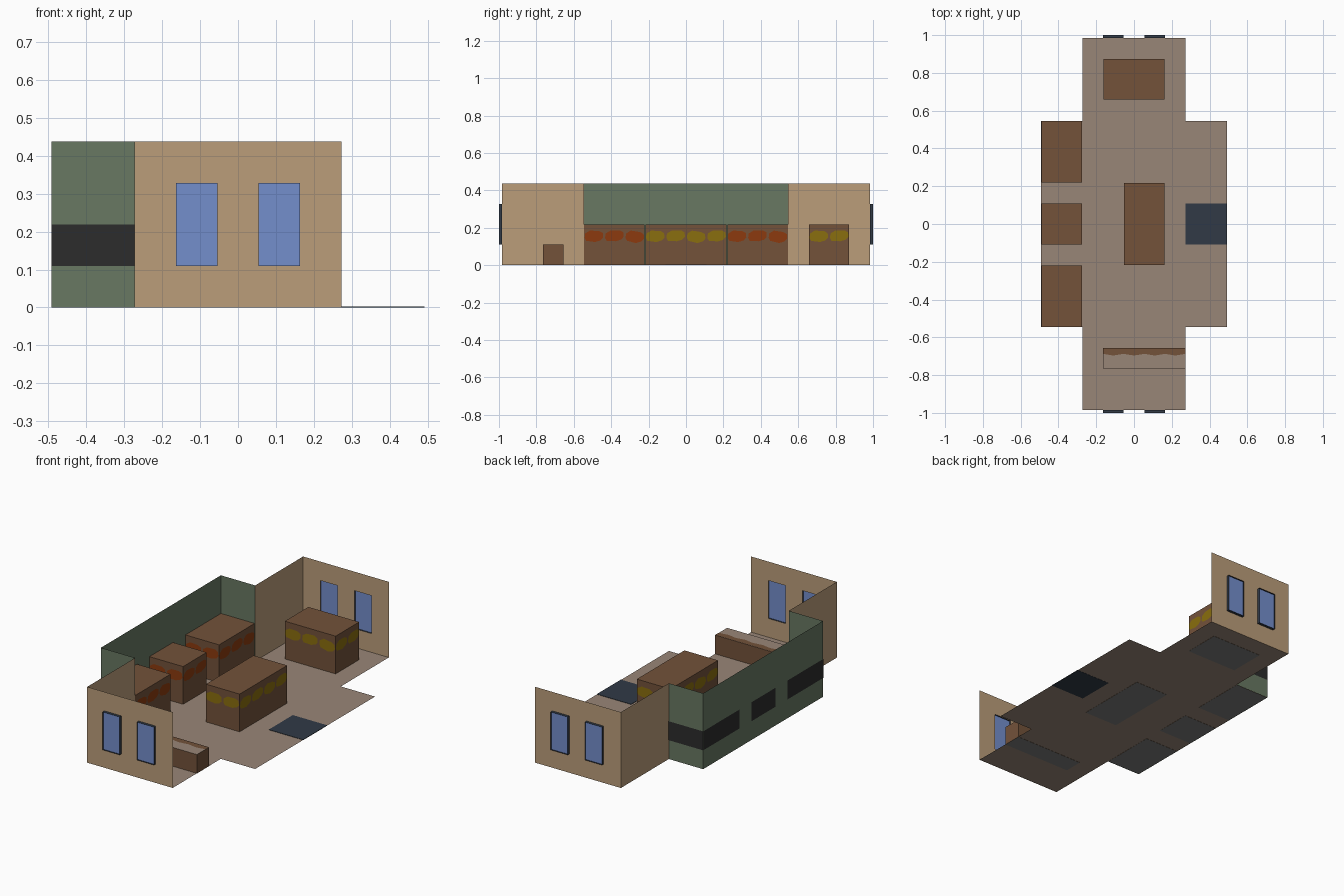
import bpy, bmesh, math
from mathutils import Vector

if "Cube" in bpy.data.objects:
    bpy.data.objects.remove(bpy.data.objects["Cube"])

U = 0.1093   # module size of the room grid


def mat(name, r, g, b):
    lin = [((c / 255 + 0.055) / 1.055) ** 2.4 if c > 10 else c / 255 / 12.92 for c in (r, g, b)]
    m = bpy.data.materials.new(name)
    m.diffuse_color = (*lin, 1)
    m.use_nodes = True
    m.node_tree.nodes["Principled BSDF"].inputs["Base Color"].default_value = m.diffuse_color
    return m


TAN = mat("tan_plaster", 187, 157, 122)
GREEN = mat("green_plaster", 104, 120, 98)
FLOOR = mat("floor_beige", 153, 134, 119)
BROWN = mat("wood_brown", 115, 82, 58)
BLUE = mat("glass_blue", 116, 142, 204)
BLACK = mat("black_band", 44, 44, 44)
SLATE = mat("slate_mat", 49, 58, 70)
ORANGE = mat("orange_goods", 140, 58, 14)
YELLOW = mat("yellow_goods", 138, 110, 14)
GREY = mat("grey_underside", 122, 124, 122)


def mesh_object(name, polys, mats):
    """polys: list of (corner points, material index)"""
    bm = bmesh.new()
    for pts, mi in polys:
        f = bm.faces.new([bm.verts.new(p) for p in pts])
        f.material_index = mi
    bmesh.ops.remove_doubles(bm, verts=bm.verts, dist=1e-5)
    me = bpy.data.meshes.new(name)
    bm.to_mesh(me)
    bm.free()
    for m in mats:
        me.materials.append(m)
    ob = bpy.data.objects.new(name, me)
    bpy.context.collection.objects.link(ob)
    return ob


def rect(o, a, b):
    o, a, b = Vector(o), Vector(a), Vector(b)
    return [o, o + a, o + a + b, o + b]


def box_polys(lo, hi, bottom=0, top=0):
    (x0, y0, z0), (x1, y1, z1) = lo, hi
    dx, dy, dz = x1 - x0, y1 - y0, z1 - z0
    X, Y, Z = (dx, 0, 0), (0, dy, 0), (0, 0, dz)
    return [(rect(lo, Y, X), bottom), (rect((x0, y0, z1), X, Y), top),
            (rect(lo, X, Z), 0), (rect((x0, y1, z0), Z, X), 0),
            (rect(lo, Z, Y), 0), (rect((x1, y0, z0), Y, Z), 0)]


# Floor: cross-shaped, three strips
mesh_object("floor", [
    (rect((-2.5 * U, s0 * U, 0.001), (5 * U, 0, 0), (0, d * U, 0)), 0) for s0, d in ((-9, 4), (5, 4))
] + [(rect((-4.5 * U, -5 * U, 0.001), (9 * U, 0, 0), (0, 10 * U, 0)), 0)], [FLOOR])

# Door mat
mesh_object("door_mat", box_polys((2.5 * U, -U, 0), (4.5 * U, U, 0.003)), [SLATE])

# End walls with window openings, their side walls, and green bay walls
for s, end in ((-1, "front"), (1, "back")):
    cells = [(rect(((i - 2.5) * U, s * 9 * U, j * U), (U, 0, 0), (0, 0, U)), 0)
             for i in range(5) for j in range(4) if not (i in (1, 3) and j in (1, 2))]
    mesh_object(end + "_wall", cells, [TAN])
    mesh_object(end + "_side_wall",
                [(rect((-2.5 * U, s * 5 * U, 0), (0, s * 4 * U, 0), (0, 0, 4 * U)), 0)], [TAN])
    mesh_object(end + "_bay_wall",
                [(rect((-4.5 * U, s * 5 * U, 0), (2 * U, 0, 0), (0, 0, 4 * U)), 0)], [GREEN])
    mesh_object(end + "_bay_band",
                [(rect((-4.5 * U, s * (5 * U + 0.0015), U), (2 * U, 0, 0), (0, 0, U)), 0)], [BLACK])
    # Windows: dark open frame with the pane set inside it
    for x0, side in ((-1.5 * U, "left"), (0.5 * U, "right")):
        y0, d = s * 9 * U, s * (1 - 9 * U)
        corners = [(x0, U), (x0 + U, U), (x0 + U, 3 * U), (x0, 3 * U)]
        polys = []
        for k in range(4):
            (ax, az), (bx, bz) = corners[k], corners[(k + 1) % 4]
            polys.append(([(ax, y0, az), (bx, y0, bz), (bx, y0 + d, bz), (ax, y0 + d, az)], 0))
        polys.append((rect((x0, y0 + d / 2, U), (U, 0, 0), (0, 0, 2 * U)), 1))
        mesh_object(f"{end}_{side}_window", polys, [SLATE, BLUE])
mesh_object("bay_long_wall", [(rect((-4.5 * U, -5 * U, 0), (0, 10 * U, 0), (0, 0, 4 * U)), 0)], [GREEN])

# Black bands on the outside of the long bay wall
for n, (a, b) in enumerate(((-5, -2), (-1, 1), (2, 5))):
    mesh_object(f"bay_long_band_{n}",
                [(rect((-4.5 * U - 0.0015, a * U, U), (0, (b - a) * U, 0), (0, 0, U)), 0)], [BLACK])

# Rounded outline of one lump of goods, in module units
LUMP = [(0.04, 0.28), (0.12, 0.14), (0.55, 0.08), (0.82, 0.16), (0.95, 0.3),
        (0.93, 0.52), (0.75, 0.62), (0.3, 0.64), (0.07, 0.5)]


def goods_row(start, along, out, count):
    """Row of flat lumps along one face of a cabinet."""
    start, along, out = Vector(start), Vector(along), Vector(out)
    up = Vector((0, 0, 1))
    rows = []
    for i in range(count):
        wob = 0.05 * math.sin(2.3 * i)
        rows.append(([start + along * U * (i + p) + up * U * (1.05 + q + (wob if p > 0.5 else 0))
                      + out * 0.0015 for p, q in LUMP], 0))
    return rows


def cabinet(name, x0, x1, y0, y1, goods, sides):
    """Wooden block with goods on the listed sides, given in modules."""
    e = 0.002
    mesh_object(name, box_polys((x0 * U + e, y0 * U + e, 0), (x1 * U - e, y1 * U - e, 2 * U), bottom=1),
                [BROWN, GREY])
    nx, ny = x1 - x0, y1 - y0
    faces = {"F": ((x0 * U, y0 * U + e, 0), (1, 0, 0), (0, -1, 0), nx),
             "R": ((x1 * U - e, y0 * U, 0), (0, 1, 0), (1, 0, 0), ny),
             "B": ((x1 * U, y1 * U - e, 0), (-1, 0, 0), (0, 1, 0), nx),
             "L": ((x0 * U + e, y1 * U, 0), (0, -1, 0), (-1, 0, 0), ny)}
    polys = []
    for k in sides:
        a, b, c, n = faces[k]
        polys += goods_row(a, b, c, int(n))
    mesh_object(name + "_goods", polys, [goods])


cabinet("front_shelf", -4.5, -2.5, -5, -2, ORANGE, "RB")
cabinet("middle_shelf", -4.5, -2.5, -1, 1, ORANGE, "FRB")
cabinet("back_shelf", -4.5, -2.5, 2, 5, ORANGE, "FR")
cabinet("centre_counter", -0.5, 1.5, -2, 2, YELLOW, "FRBL")
cabinet("end_counter", -1.5, 1.5, 6, 8, YELLOW, "FRBL")

# Low bench: pale top with a wavy wooden edge along the back
mesh_object("low_bench", box_polys((-1.5 * U, -7 * U, 0), (2.5 * U, -6 * U, U), bottom=2, top=1),
            [BROWN, FLOOR, GREY])
wave = [(-1.5 * U + 4 * U * i / 16, -6.33 * U + 0.04 * U * math.cos(math.pi * i / 2), U + 0.001)
        for i in range(17)]
mesh_object("bench_back_edge", [(wave + [(2.5 * U, -6 * U, U + 0.001), (-1.5 * U, -6 * U, U + 0.001)], 0)],
            [BROWN])
